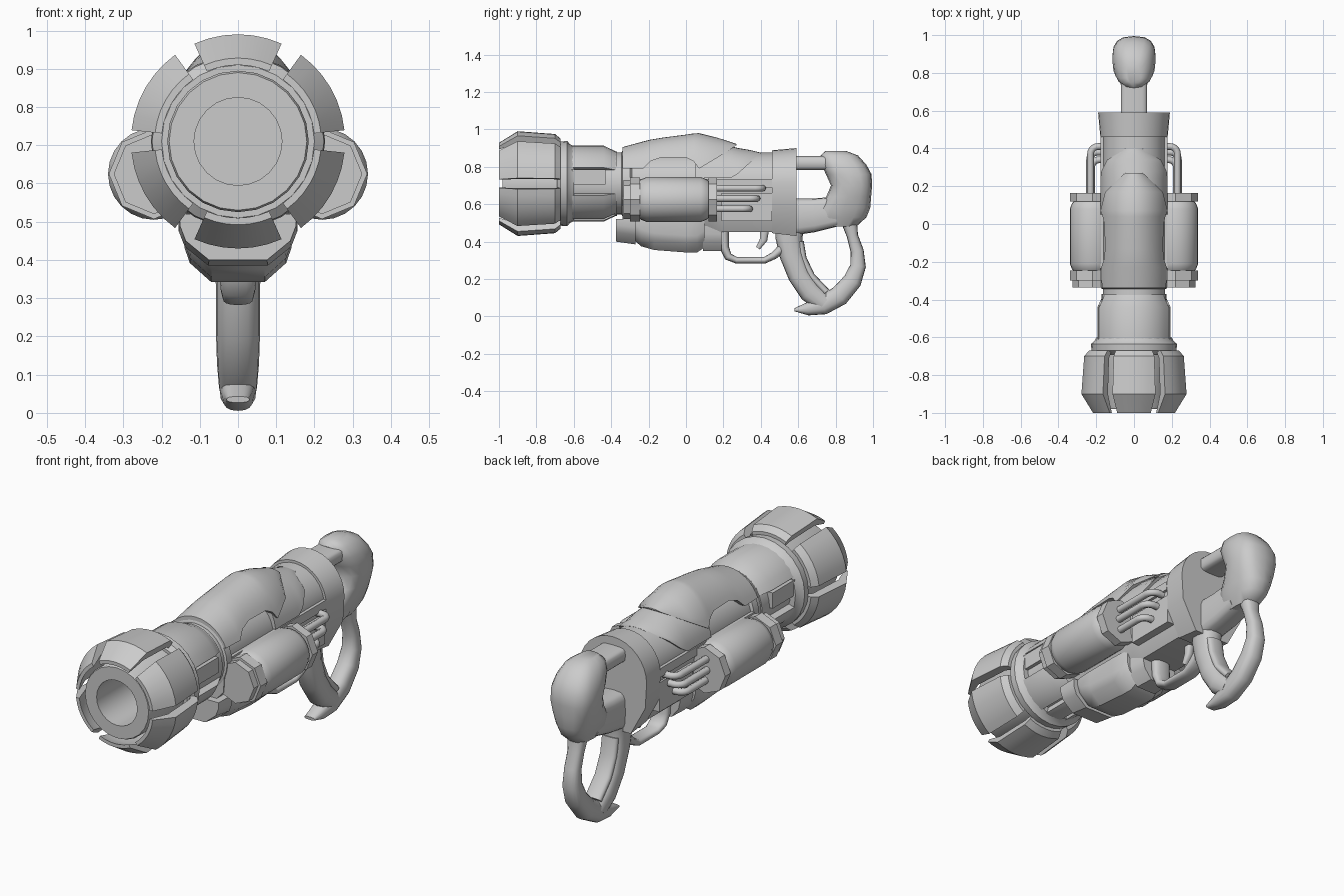
import bpy, bmesh
from math import sin, cos, asin, pi, radians, copysign
from mathutils import Vector

cube = bpy.data.objects.get("Cube")
if cube:
    bpy.data.objects.remove(cube)

metal = bpy.data.materials.new("plain grey")
metal.use_nodes = True
GREY = (0.6, 0.6, 0.6, 1)
metal.diffuse_color = GREY
metal.node_tree.nodes["Principled BSDF"].inputs["Base Color"].default_value = GREY
AXIS = 0.71  # height of the barrel axis


def loft(name, rings, closed=False, angle=35, mirror=False):
    """Skin a row of equal-length point rings."""
    bm = bmesh.new()
    rows = [[bm.verts.new(p) for p in ring] for ring in rings]
    n = len(rows[0])
    pairs = list(zip(rows, rows[1:])) + ([(rows[-1], rows[0])] if closed else [])
    for a, b in pairs:
        for i in range(n):
            j = (i + 1) % n
            bm.faces.new((a[i], a[j], b[j], b[i]))
    if not closed:
        bm.faces.new(rows[0])
        bm.faces.new(rows[-1])
    if mirror:
        twin = bmesh.ops.duplicate(bm, geom=bm.verts[:] + bm.edges[:] + bm.faces[:])
        for v in twin["geom"]:
            if isinstance(v, bmesh.types.BMVert):
                v.co.x *= -1
    bmesh.ops.recalc_face_normals(bm, faces=bm.faces[:])
    mesh = bpy.data.meshes.new(name)
    bm.to_mesh(mesh)
    bm.free()
    for p in mesh.polygons:
        p.use_smooth = True
    mesh.set_sharp_from_angle(angle=radians(angle))
    mesh.materials.append(metal)
    obj = bpy.data.objects.new(name, mesh)
    bpy.context.collection.objects.link(obj)
    return obj


def circle(y, r, n, x=0, z=AXIS):
    return [(x + r * cos(2 * pi * i / n), y, z + r * sin(2 * pi * i / n)) for i in range(n)]


def turned(name, profile, n=24, x=0, z=AXIS, **kw):
    return loft(name, [circle(y, r, n, x, z) for y, r in profile], **kw)


def sector(name, profile, start, end, steps=6):
    """Turn a closed (y, radius) profile through part of a circle about the barrel axis."""
    rings = []
    for i in range(steps + 1):
        a = radians(start + (end - start) * i / steps)
        rings.append([(r * cos(a), y, AXIS + r * sin(a)) for y, r in profile])
    return loft(name, rings)


def arch(y, r, mid, wide, low, bottom):
    """Body section: round top, sides leaning in to a narrower flat bottom."""
    half = [(bottom, low), (wide, mid)]
    half += [(r * cos(i * pi / 16), AXIS + r * sin(i * pi / 16)) for i in range(9)]
    return [(x, y, z) for x, z in half] + [(-x, y, z) for x, z in half[-2::-1]]


def dome(y, top, edge, half_width):
    """Cover section: the part of an upright ellipse above the edge height."""
    rise = top - AXIS
    t = asin(min((edge - AXIS) / rise, 0.98))
    angles = [t + (pi - 2 * t) * i / 16 for i in range(17)]
    return [(half_width * cos(a), y, AXIS + rise * sin(a)) for a in angles]


def keel(y, wide, low, top=0.52):
    half = [(wide * 0.5, low), (wide * 0.9, low + 0.05), (wide, low + 0.09), (wide, top)]
    return [(x, y, z) for x, z in half] + [(-x, y, z) for x, z in half[::-1]]


def rounded(a, b, power=0.75, n=16):
    """Superellipse outline."""
    for i in range(n):
        c, s = cos(2 * pi * i / n), sin(2 * pi * i / n)
        yield a * copysign(abs(c) ** power, c), b * copysign(abs(s) ** power, s)


def sweep(name, path, power=0.8):
    """Sweep an outline along (y, z, half thickness, half width) stops in the middle plane."""
    rings = []
    for i, (y, z, t, w) in enumerate(path):
        p, q = path[max(i - 1, 0)], path[min(i + 1, len(path) - 1)]
        d = Vector((q[0] - p[0], q[1] - p[1])).normalized()
        rings.append([(b, y - d.y * a, z + d.x * a) for a, b in rounded(t, w, power)])
    return loft(name, rings, angle=50)


def tube(name, points, radius):
    """Round pipe with filleted corners."""
    curve = bpy.data.curves.new(name, "CURVE")
    curve.dimensions = "3D"
    curve.bevel_depth = radius
    curve.bevel_resolution = 2
    curve.use_fill_caps = True
    spline = curve.splines.new("POLY")
    spline.points.add(len(points) - 1)
    for sp, p in zip(spline.points, points):
        sp.co = (*p, 1)
    curve.materials.append(metal)
    obj = bpy.data.objects.new(name, curve)
    bpy.context.collection.objects.link(obj)


def box(name, x, y, z, mirror=False):
    return loft(name, [[(x[0], v, z[0]), (x[1], v, z[0]), (x[1], v, z[1]), (x[0], v, z[1])]
                       for v in y], mirror=mirror)


# Muzzle: hollow core, collar and six separate petals
turned("muzzle_core", [(-0.6, 0.185), (-0.97, 0.185), (-0.98, 0.18), (-0.98, 0.115), (-0.62, 0.115)])
turned("muzzle_collar", [(-0.69, 0.2), (-0.67, 0.225), (-0.635, 0.228), (-0.62, 0.21), (-0.6, 0.2)])
petal = [(-1, 0.2), (-1, 0.218), (-0.9, 0.28), (-0.7, 0.265), (-0.67, 0.24), (-0.67, 0.2),
         (-0.71, 0.225), (-0.9, 0.235)]
for k in range(6):
    sector(f"muzzle_petal_{k + 1}", petal, 60 * k + 6, 60 * k + 54)

# Barrel with raised shell plates
turned("barrel", [(-0.64, 0.172), (-0.37, 0.172), (-0.37, 0.165), (-0.3, 0.165)], n=32)
plate = [(-0.625, 0.16), (-0.625, 0.203), (-0.44, 0.203), (-0.375, 0.172), (-0.375, 0.16)]
for name, a, b in (("top", 25, 155), ("left", -68, -18), ("right", 198, 248), ("bottom", 256, 284)):
    sector(f"barrel_plate_{name}", plate, a, b, 10)
box("barrel_side_block", (0.1, 0.19), (-0.62, -0.43), (0.705, 0.785), mirror=True)

# Main body and rear collar
loft("body", [arch(y, 0.165, 0.56, 0.155, low, 0.1) for y, low in
              ((-0.34, 0.5), (0.1, 0.47), (0.19, 0.45), (0.5, 0.45))])
turned("body_front_ring", [(-0.345, 0.165), (-0.34, 0.176), (-0.3, 0.176), (-0.29, 0.165)], n=32)
loft("rear_collar", [arch(0.46, 0.178, 0.58, 0.172, 0.445, 0.1),
                     arch(0.59, 0.19, 0.58, 0.182, 0.43, 0.1)])
box("side_rail", (0.14, 0.178), (-0.3, 0.46), (0.69, 0.735), mirror=True)
box("side_vent", (0.1, 0.172), (0.19, 0.46), (0.51, 0.66), mirror=True)

# Humped top cover and the plate behind it
loft("top_cover", [dome(y, top, edge, 0.186) for y, top, edge in (
    (-0.34, 0.905, 0.79), (-0.23, 0.935, 0.79), (-0.19, 0.945, 0.83), (-0.13, 0.955, 0.85),
    (0, 0.972, 0.85), (0.04, 0.978, 0.83), (0.07, 0.98, 0.79), (0.17, 0.955, 0.85),
    (0.27, 0.922, 0.915))])
loft("rear_cover", [dome(y, top, edge, 0.18) for y, top, edge in (
    (0.05, 0.93, 0.74), (0.24, 0.91, 0.74), (0.28, 0.9, 0.765), (0.34, 0.89, 0.82),
    (0.4, 0.875, 0.87))])

# Foregrip underneath
loft("foregrip_front", [keel(-0.375, 0.152, 0.4), keel(-0.27, 0.155, 0.385)])
loft("foregrip_belly", [keel(y, w, low) for y, w, low in (
    (-0.28, 0.13, 0.41), (-0.24, 0.138, 0.375), (-0.17, 0.14, 0.355), (0, 0.14, 0.342),
    (0.06, 0.138, 0.342), (0.1, 0.125, 0.37))])
loft("foregrip_rear", [keel(0.09, 0.11, 0.35), keel(0.19, 0.1, 0.35)])

# Side canisters, octagonal end caps and feed pipes
for side, s in (("left", 1), ("right", -1)):
    place = dict(x=0.22 * s, z=0.625)
    turned(f"{side}_canister", [(-0.26, 0.09), (-0.24, 0.108), (-0.21, 0.12), (0.08, 0.12),
                                (0.11, 0.108), (0.13, 0.09)], **place)
    turned(f"{side}_front_cap", [(-0.3, 0.118), (-0.245, 0.118)], n=8, **place)
    turned(f"{side}_front_nut", [(-0.335, 0.085), (-0.335, 0.105), (-0.29, 0.105)], n=8, **place)
    turned(f"{side}_rear_cap", [(0.12, 0.118), (0.165, 0.118)], n=8, **place)
    for k, (x, z, end) in enumerate(((0.23, 0.685, 0.41), (0.235, 0.63, 0.38), (0.225, 0.575, 0.34))):
        bend = [(s * (x - 0.04 + 0.04 * cos(i * pi / 10)), end - 0.04 + 0.04 * sin(i * pi / 10), z)
                for i in range(6)]
        tube(f"{side}_pipe_{k + 1}", [(s * x, 0.15, z)] + bend + [(s * 0.12, end, z)], 0.018)

# Trigger and guard
sweep("trigger_guard", [(0.2, 0.45, 0.03, 0.05), (0.205, 0.37, 0.025, 0.05), (0.225, 0.32, 0.022, 0.045),
                        (0.27, 0.3, 0.018, 0.04), (0.42, 0.3, 0.018, 0.04), (0.47, 0.325, 0.02, 0.045),
                        (0.51, 0.36, 0.025, 0.045)])
sweep("trigger", [(0.42, 0.47, 0.025, 0.02), (0.415, 0.41, 0.02, 0.02), (0.385, 0.365, 0.012, 0.015)])

# Grip, its backing strip and the looping rear strap
sweep("grip", [(0.565, 0.52, 0.08, 0.065), (0.55, 0.42, 0.072, 0.06), (0.565, 0.33, 0.065, 0.058),
               (0.605, 0.22, 0.06, 0.058), (0.665, 0.13, 0.06, 0.055), (0.74, 0.07, 0.05, 0.05)])
sweep("grip_strip", [(0.61, 0.4, 0.02, 0.045), (0.625, 0.31, 0.02, 0.045),
                     (0.67, 0.215, 0.02, 0.045), (0.75, 0.13, 0.02, 0.045)])
sweep("rear_strap", [(0.58, 0.035, 0.008, 0.03), (0.65, 0.04, 0.035, 0.04), (0.73, 0.06, 0.052, 0.048),
                     (0.82, 0.11, 0.055, 0.05), (0.89, 0.19, 0.05, 0.05), (0.92, 0.27, 0.042, 0.045),
                     (0.915, 0.35, 0.035, 0.04), (0.89, 0.43, 0.03, 0.04), (0.87, 0.52, 0.045, 0.05)])
sweep("grip_neck", [(0.55, 0.53, 0.1, 0.07), (0.68, 0.54, 0.09, 0.07), (0.8, 0.56, 0.08, 0.07)], 0.5)

# Rear stock bulb and its upper link
loft("stock_bulb", [[(b, y + a, z) for a, b in rounded(hy, hx)] for z, y, hy, hx in (
    (0.48, 0.82, 0.09, 0.05), (0.53, 0.83, 0.135, 0.075), (0.58, 0.845, 0.14, 0.09),
    (0.64, 0.87, 0.12, 0.105), (0.7, 0.885, 0.11, 0.115), (0.76, 0.87, 0.122, 0.115),
    (0.81, 0.845, 0.12, 0.105), (0.86, 0.82, 0.1, 0.08), (0.885, 0.8, 0.055, 0.04))], angle=50)
sweep("stock_link", [(0.57, 0.82, 0.038, 0.07), (0.8, 0.82, 0.038, 0.07)], 0.5)
